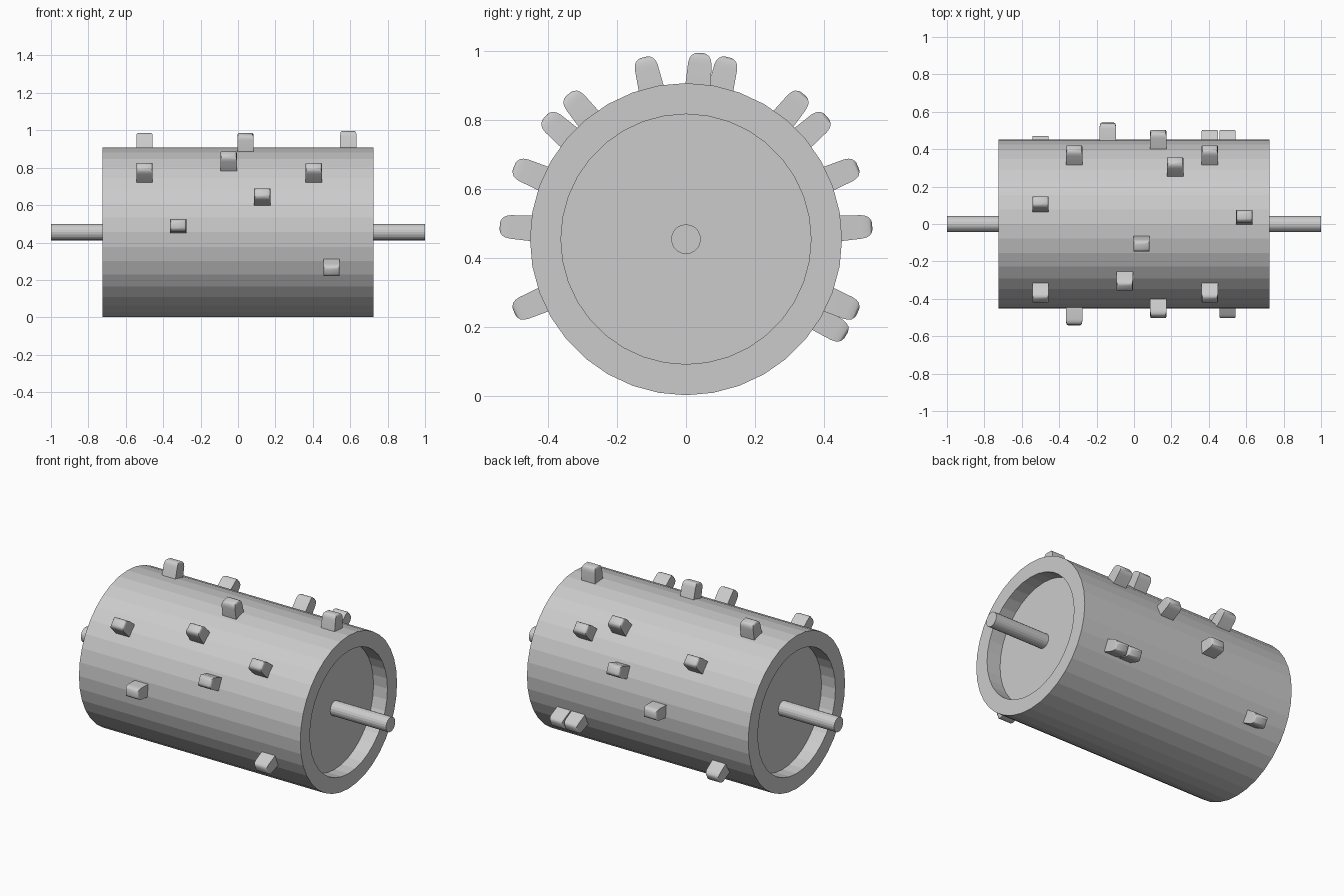
import bpy, bmesh, math
from mathutils import Matrix, Vector

if "Cube" in bpy.data.objects:
    bpy.data.objects.remove(bpy.data.objects["Cube"], do_unlink=True)

AXIS_Z = 0.455
DRUM_R = 0.453

# Single grey finish
grey = bpy.data.materials.new("plain grey")
grey.use_nodes = True
colour = (0.6, 0.6, 0.6, 1)
grey.diffuse_color = colour
grey.node_tree.nodes["Principled BSDF"].inputs["Base Color"].default_value = colour


def finish(name, bm):
    bmesh.ops.recalc_face_normals(bm, faces=bm.faces)
    mesh = bpy.data.meshes.new(name)
    bm.to_mesh(mesh)
    bm.free()
    mesh.materials.append(grey)
    obj = bpy.data.objects.new(name, mesh)
    obj.location.z = AXIS_Z
    bpy.context.collection.objects.link(obj)
    return obj


def loft(bm, rings):
    """Join matching rings of points into a capped solid."""
    rows = [[bm.verts.new(p) for p in ring] for ring in rings]
    n = len(rows[0])
    for a, b in zip(rows, rows[1:]):
        for i in range(n):
            j = (i + 1) % n
            bm.faces.new((a[i], a[j], b[j], b[i]))
    bm.faces.new(rows[0])
    bm.faces.new(rows[-1])


def lathe(name, profile, sides):
    """Revolve (x, radius) points around the x axis."""
    bm = bmesh.new()
    turns = [math.tau * i / sides for i in range(sides)]
    loft(bm, [[(x, r * math.sin(t), r * math.cos(t)) for t in turns]
              for x, r in profile])
    return finish(name, bm)


# Drum with a recessed disc in each end
half = [(0.634, 0.363), (0.725, 0.363), (0.725, DRUM_R)]
lathe("drum", [(-x, r) for x, r in half] + half[::-1], 36)

# Axle stubs
for name, side in (("left_axle", 1), ("right_axle", -1)):
    lathe(name, [(side * 0.62, 0.043), (side, 0.043)], 20)

# Pins: position along the drum, and angle from the top towards the back
pins = [(0.59, 4.5), (-0.5, 13), (0.22, 39), (-0.32, 49), (0.405, 49),
        (0.13, 67), (-0.14, 86), (0.405, 113), (0.5, 113), (-0.5, 121),
        (0.04, -13), (-0.05, -39), (-0.5, -49), (0.405, -49),
        (0.13, -67), (-0.32, -86), (0.5, -113)]

# Pin section: distance from axis, half width along x, half width around drum
section = [(0.43, 0.044, 0.038), (0.512, 0.044, 0.034), (0.525, 0.043, 0.031),
           (0.534, 0.041, 0.026), (0.540, 0.037, 0.017), (0.542, 0.033, 0.010)]
corners = [(-1, -1), (1, -1), (1, 1), (-1, 1)]

for number, (x, angle) in enumerate(pins, 1):
    bm = bmesh.new()
    turn = Matrix.Rotation(math.radians(-angle), 3, 'X')
    loft(bm, [[Vector((x, 0, 0)) + turn @ Vector((a * w, b * d, r))
               for a, b in corners] for r, w, d in section])
    pin = finish(f"pin_{number}", bm)
    pin.data.shade_smooth()
    pin.data.set_sharp_from_angle(angle=math.radians(35))
